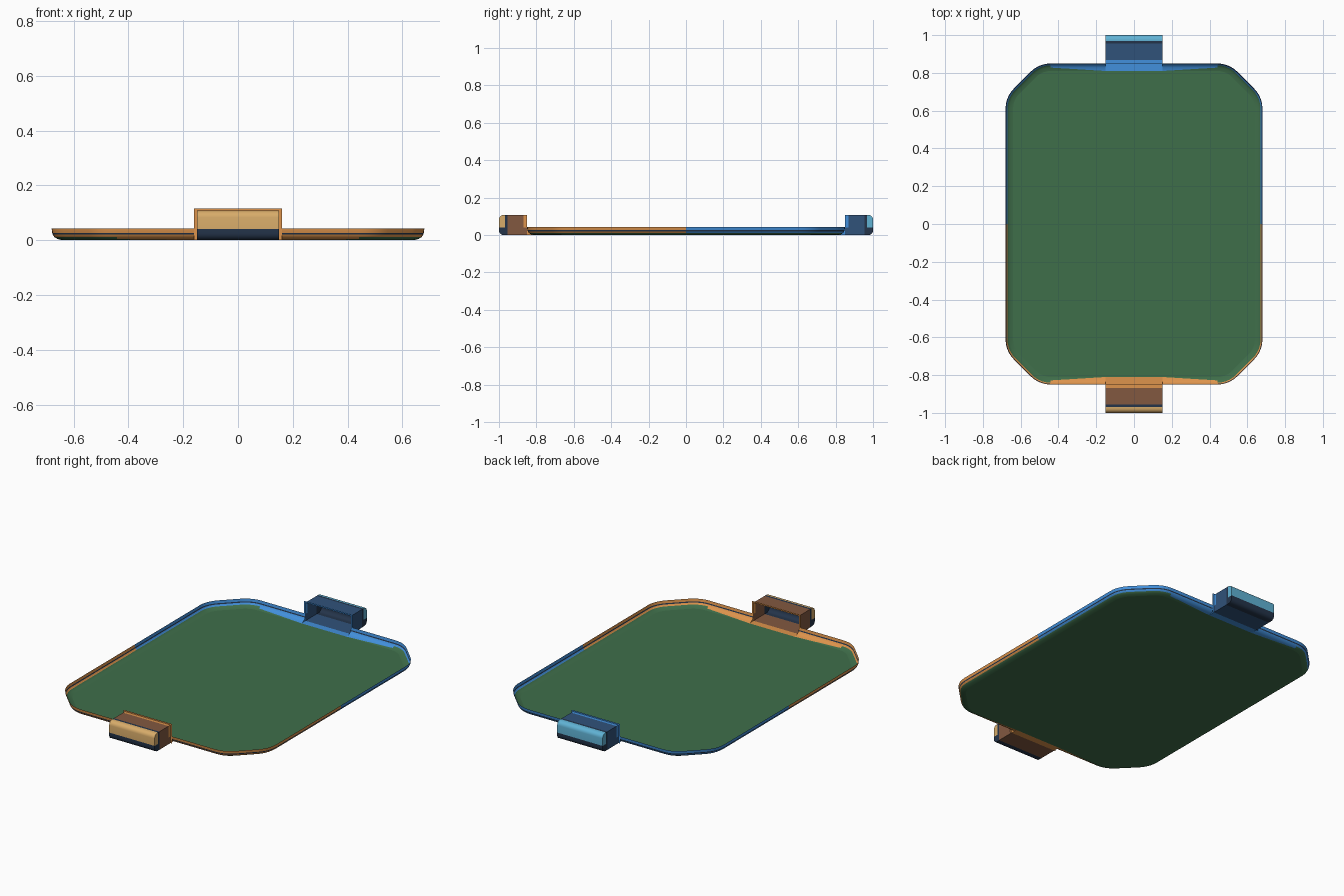
import bpy, bmesh, math
from mathutils import Vector

if "Cube" in bpy.data.objects:
    bpy.data.objects.remove(bpy.data.objects["Cube"])


def lin(c):
    c /= 255
    return c / 12.92 if c <= 0.04045 else ((c + 0.055) / 1.055) ** 2.4


def mat(name, r, g, b):
    m = bpy.data.materials.new(name)
    m.diffuse_color = (lin(r), lin(g), lin(b), 1)
    m.use_nodes = True
    m.node_tree.nodes["Principled BSDF"].inputs["Base Color"].default_value = m.diffuse_color
    return m


GREEN = mat("pitch green", 63, 110, 74)
NAVY = mat("navy trim", 36, 52, 74)
# rim, goal shell and goal back colours for each end
ENDS = {-1: (mat("orange", 222, 148, 76), mat("brown", 130, 88, 64), mat("gold", 216, 172, 106)),
        1: (mat("blue", 66, 144, 220), mat("dark blue", 48, 82, 122), mat("cyan", 96, 178, 212))}


def finish(bm, name, mats):
    me = bpy.data.meshes.new(name)
    bm.to_mesh(me)
    bm.free()
    for m in mats:
        me.materials.append(m)
    ob = bpy.data.objects.new(name, me)
    bpy.context.collection.objects.link(ob)
    bpy.context.view_layer.objects.active = ob
    ob.select_set(True)
    bpy.ops.object.shade_smooth_by_angle(angle=math.radians(35))
    ob.select_set(False)
    return ob


W, L, R, MOUTH = 0.68, 0.85, 0.15, 0.15
# rim cross-section: inset from the outer edge, height
RIM = [(0, 0.042), (0.002, 0.026), (0.004, 0.02), (0.01, 0.011), (0.022, 0.004), (0.04, 0)]


def quarter_outline(d):
    """Quarter of the rounded octagon, inset by d."""
    pts = [(W - d, 0), (W - d, 0.5)]
    for cx, cy, a0 in ((W - R, 0.611, 0), (0.441, L - R, 45)):
        for i in range(6):
            a = math.radians(a0 + 9 * i)
            pts.append((cx + (R - d) * math.cos(a), cy + (R - d) * math.sin(a)))
    return pts + [(MOUTH, L - d)]


def build_quarter(rim, floor, sx, sy):
    flip = sx * sy < 0

    def face(bm, pts, m):
        vs = [bm.verts.new((x * sx, y * sy, z)) for x, y, z in pts]
        bm.faces.new(vs[::-1] if flip else vs).material_index = m

    rows = [[(x, y, z) for x, y in quarter_outline(d)] for d, z in RIM]
    side = 2 if sy > 0 else 1
    n = len(rows[0])
    for k in range(len(rows) - 1):
        for i in range(n - 1):
            a, b, c, d = rows[k][i], rows[k][i + 1], rows[k + 1][i + 1], rows[k + 1][i]
            if i == n - 2 and k >= 3:
                # rim colour widens towards the goal mouth
                face(rim, (a, b, c), side)
                face(rim, (a, c, d), side if k == 3 else 0)
            else:
                face(rim, (a, b, c, d), 3 if k == 1 else side if k < 3 else 0)
    # end cap of the rim beside the mouth
    face(rim, [r[-1] for r in rows] + [(MOUTH, L, 0)], side)
    # playing floor and the coloured strip in the mouth
    y0 = L - RIM[-1][0]
    face(floor, [(0, 0, 0)] + rows[-1] + [(0, y0, 0)], 0)
    face(floor, [(0, y0, 0), (MOUTH, y0, 0), (MOUTH, L, 0), (0, L, 0)], side)


# Pitch floor and curved rim
rim, floor = bmesh.new(), bmesh.new()
for sx in (1, -1):
    for sy in (1, -1):
        build_quarter(rim, floor, sx, sy)
for bm, name in ((rim, "rim_wall"), (floor, "pitch_floor")):
    bmesh.ops.remove_doubles(bm, verts=bm.verts, dist=1e-5)
    finish(bm, name, [GREEN, ENDS[-1][0], ENDS[1][0], NAVY])


def goal(sy, tag):
    colours = list(ENDS[sy]) + [NAVY]
    # Goal box with rounded back edges and an open mouth
    bm = bmesh.new()
    bmesh.ops.create_cube(bm, size=1)
    for v in bm.verts:
        v.co = Vector((v.co.x * 2 * MOUTH, 0.925 + v.co.y * 0.15, 0.054 + v.co.z * 0.108))
    back = [e for e in bm.edges if all(v.co.y > 0.99 for v in e.verts)
            and abs(e.verts[0].co.x - e.verts[1].co.x) > 0.1]
    bmesh.ops.bevel(bm, geom=back, offset=0.025, segments=5, profile=0.5, affect='EDGES')
    bmesh.ops.delete(bm, geom=[f for f in bm.faces if f.calc_center_median().y < 0.851],
                     context='FACES')
    for co, no in (((0, 0.868, 0), (0, 1, 0)), ((0, 0.955, 0), (0, 1, 0)),
                   ((0, 0.968, 0), (0, 1, 0)), ((0, 0, 0.04), (0, 0, 1))):
        bmesh.ops.bisect_plane(bm, geom=bm.verts[:] + bm.edges[:] + bm.faces[:],
                               plane_co=co, plane_no=no)
    for f in bm.faces:
        c = f.calc_center_median()
        if c.y > 0.968:
            f.material_index = 2 if c.z > 0.04 else 3
        elif c.y > 0.955:
            f.material_index = 3
        else:
            f.material_index = 0 if c.y < 0.868 and c.z > 0.04 else 1
    for v in bm.verts:
        v.co.y *= sy
    if sy < 0:
        bmesh.ops.reverse_faces(bm, faces=bm.faces)
    finish(bm, tag + "_goal", colours)

    # Flat frame around the mouth
    bm = bmesh.new()
    inner = [(-MOUTH, 0.0), (-MOUTH, 0.108), (MOUTH, 0.108), (MOUTH, 0.0)]
    outer = [(-0.16, 0.0), (-0.16, 0.116), (0.16, 0.116), (0.16, 0.0)]
    for i in range(3):
        quad = (inner[i], inner[i + 1], outer[i + 1], outer[i])
        bm.faces.new([bm.verts.new((x, sy * L, z)) for x, z in quad])
    bmesh.ops.remove_doubles(bm, verts=bm.verts, dist=1e-5)
    finish(bm, tag + "_goal_frame", [colours[0]])


goal(-1, "front")
goal(1, "back")
